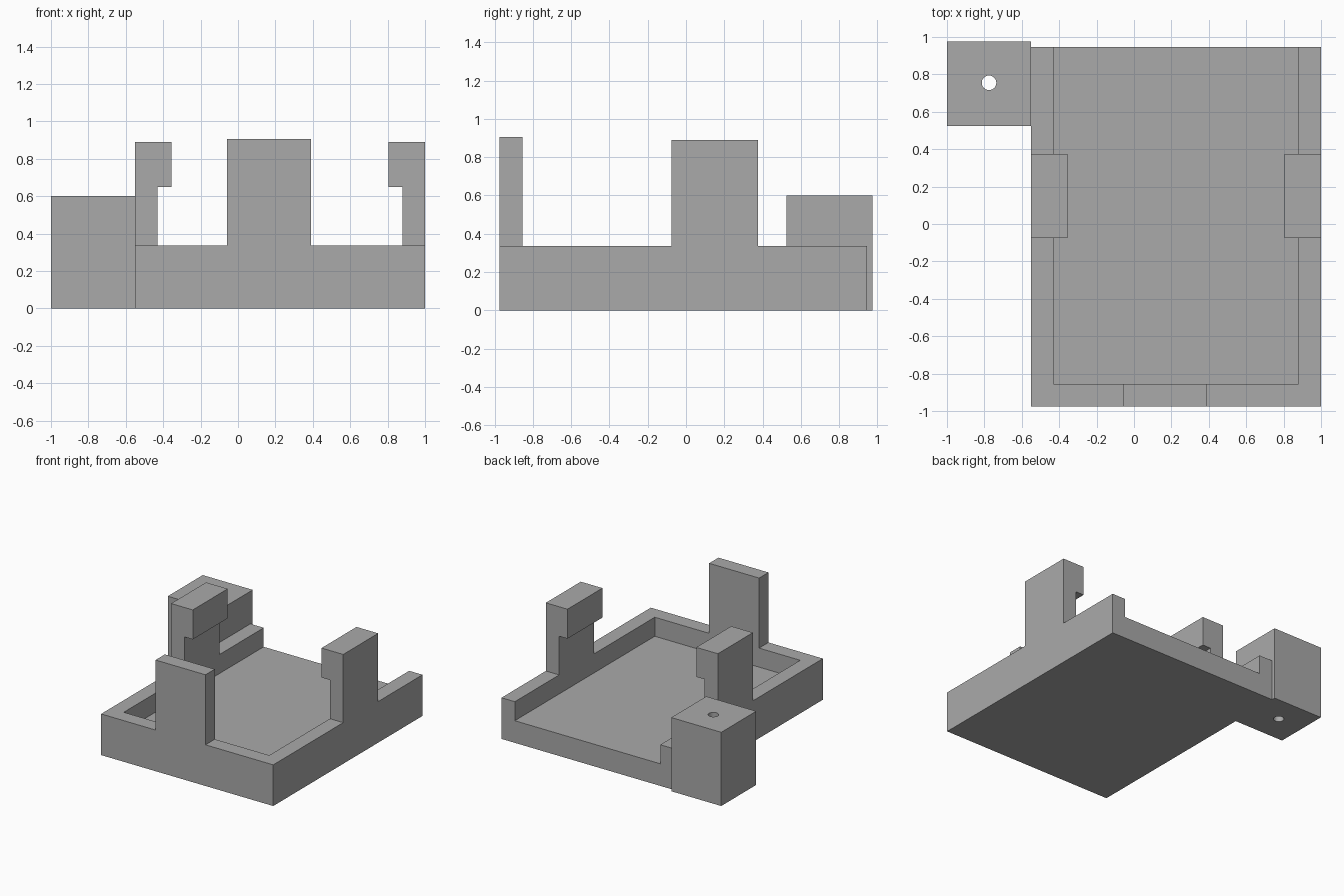
import bpy
import bmesh
from mathutils import Vector, Matrix

if "Cube" in bpy.data.objects:
    bpy.data.objects.remove(bpy.data.objects["Cube"])

grey = bpy.data.materials.new("plain grey")
grey.use_nodes = True
colour = (0.4, 0.4, 0.4, 1)
grey.diffuse_color = colour
grey.node_tree.nodes["Principled BSDF"].inputs["Base Color"].default_value = colour

# Main dimensions
LEFT, RIGHT = 1.0, -0.55
FRONT, BACK = -0.975, 0.945
WALL, FLOOR, RIM = 0.12, 0.18, 0.335
TAB_Y = (-0.075, 0.375)
CLIP_TOP, HOOK_Z, HOOK = 0.89, 0.65, 0.195


def add_object(name, bm):
    bmesh.ops.recalc_face_normals(bm, faces=bm.faces)
    mesh = bpy.data.meshes.new(name)
    bm.to_mesh(mesh)
    bm.free()
    mesh.materials.append(grey)
    obj = bpy.data.objects.new(name, mesh)
    bpy.context.collection.objects.link(obj)
    return obj


def box(name, x, y, z):
    bm = bmesh.new()
    lo, hi = Vector((x[0], y[0], z[0])), Vector((x[1], y[1], z[1]))
    matrix = Matrix.Translation((lo + hi) / 2) @ Matrix.Diagonal((*(hi - lo), 1))
    bmesh.ops.create_cube(bm, size=1, matrix=matrix)
    return add_object(name, bm)


def extrude_along_y(name, profile, y):
    bm = bmesh.new()
    face = bm.faces.new([bm.verts.new((px, y[0], pz)) for px, pz in profile])
    result = bmesh.ops.extrude_face_region(bm, geom=[face])
    verts = [v for v in result["geom"] if isinstance(v, bmesh.types.BMVert)]
    bmesh.ops.translate(bm, verts=verts, vec=(0, y[1] - y[0], 0))
    return add_object(name, bm)


def cut(target, cutter):
    mod = target.modifiers.new("cut", "BOOLEAN")
    mod.operation = "DIFFERENCE"
    mod.solver = "EXACT"
    mod.object = cutter
    cutter.hide_render = True
    cutter.hide_set(True)


# Tray, open at the back
tray = box("tray", (RIGHT, LEFT), (FRONT, BACK), (0, RIM))
cut(tray, box("tray_cavity_cutter", (RIGHT + WALL, LEFT - WALL),
              (FRONT + WALL, BACK + WALL), (FLOOR, RIM + WALL)))

# Front stop
box("front_tab", (-0.06, 0.39), (FRONT, FRONT + WALL), (RIM, 0.905))

# Hooked side clips, facing each other
for name, edge, inward in (("left_clip", LEFT, -1), ("right_clip", RIGHT, 1)):
    post, tip = edge + inward * WALL, edge + inward * HOOK
    extrude_along_y(name, [(edge, RIM), (post, RIM), (post, HOOK_Z), (tip, HOOK_Z),
                           (tip, CLIP_TOP), (edge, CLIP_TOP)], TAB_Y)

# Mounting block with a vertical screw hole
block = box("mounting_block", (-1, RIGHT), (0.525, 0.975), (0, 0.6))
bm = bmesh.new()
bmesh.ops.create_cone(bm, cap_ends=True, segments=32, radius1=0.039, radius2=0.039,
                      depth=2, matrix=Matrix.Translation((-0.775, 0.755, 0.3)))
cut(block, add_object("screw_hole_cutter", bm))
